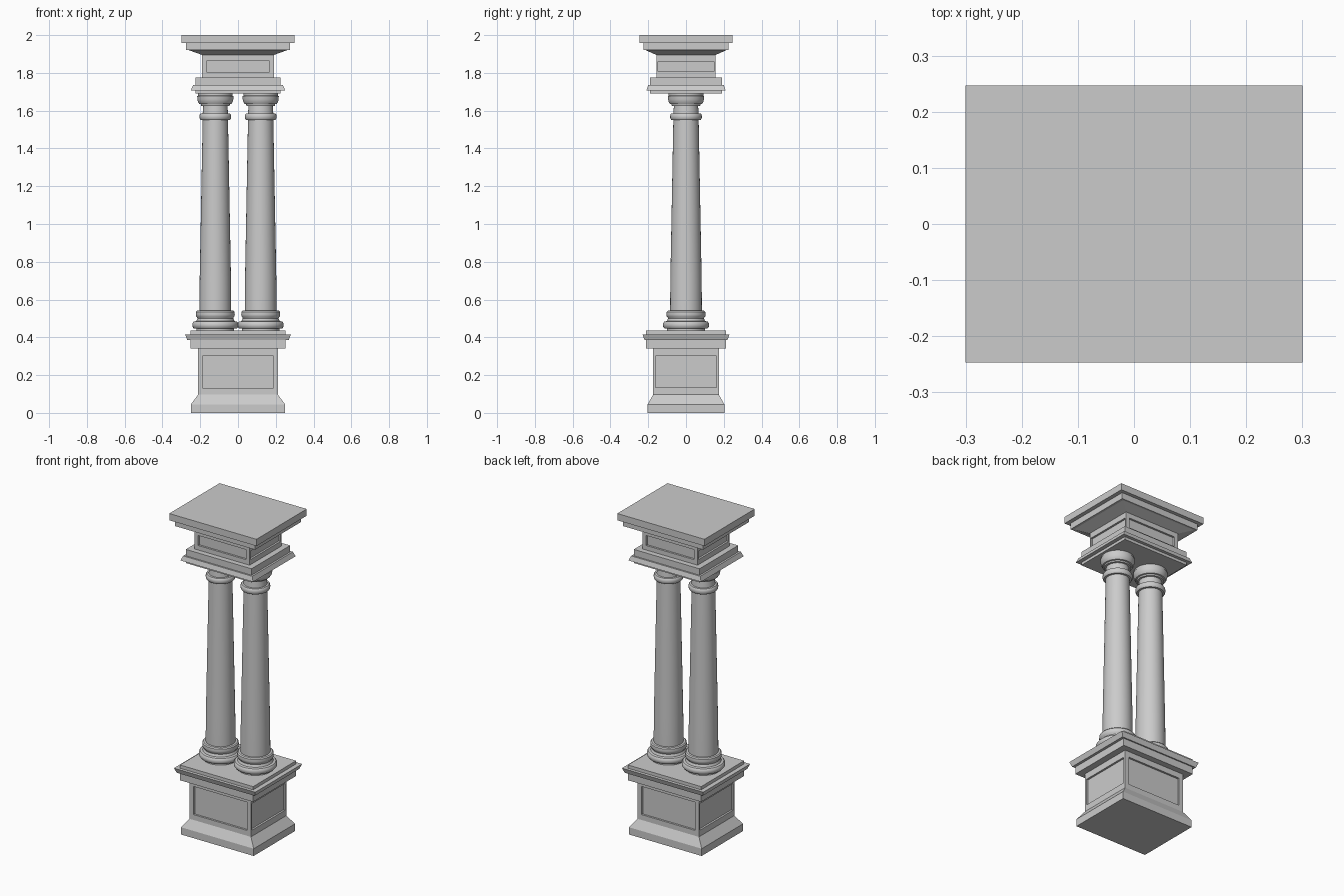
import bpy
import bmesh
from mathutils import Vector

cube = bpy.data.objects.get("Cube")
if cube:
    bpy.data.objects.remove(cube, do_unlink=True)

stone = bpy.data.materials.new("grey stone")
stone.use_nodes = True
stone.diffuse_color = (0.6, 0.6, 0.6, 1)
stone.node_tree.nodes["Principled BSDF"].inputs["Base Color"].default_value = (0.6, 0.6, 0.6, 1)


def finish(name, bm):
    bmesh.ops.recalc_face_normals(bm, faces=bm.faces[:])
    mesh = bpy.data.meshes.new(name)
    bm.to_mesh(mesh)
    bm.free()
    mesh.materials.append(stone)
    obj = bpy.data.objects.new(name, mesh)
    bpy.context.collection.objects.link(obj)
    return obj


def sink_panel(bm, face, half_width, low, high, depth=0.012):
    """Cut a recessed rectangular panel into an upright face."""
    normal = face.normal.copy()
    side = Vector((0, 0, 1)).cross(normal)
    bmesh.ops.inset_individual(bm, faces=[face], thickness=0.008)
    mid = face.calc_center_median()
    for v in face.verts:
        along = half_width if (v.co - mid).dot(side) > 0 else -half_width
        z = high if v.co.z > mid.z else low
        v.co = normal * v.co.dot(normal) + side * along + Vector((0, 0, z))
    floor = bmesh.ops.extrude_discrete_faces(bm, faces=[face])["faces"][0]
    bmesh.ops.translate(bm, verts=floor.verts[:], vec=-normal * depth)


def moulded_block(name, tiers, body, front_panel, side_panel):
    """Stack rectangular rings (half x, half y, z); tier number body is panelled."""
    bm = bmesh.new()
    rings = [[bm.verts.new((sx * hx, sy * hy, z))
              for sx, sy in ((-1, -1), (1, -1), (1, 1), (-1, 1))]
             for hx, hy, z in tiers]
    bm.faces.new(rings[0][::-1])
    bm.faces.new(rings[-1])
    panels = []
    for n, (a, b) in enumerate(zip(rings, rings[1:])):
        for i in range(4):
            j = (i + 1) % 4
            face = bm.faces.new((a[i], a[j], b[j], b[i]))
            if n == body:
                panels.append(face)
    bm.normal_update()
    for face in panels:
        sink_panel(bm, face, *(front_panel if abs(face.normal.y) > 0.5 else side_panel))
    return finish(name, bm)


# Pedestal: plinth, sloped skirt, panelled die and cornice
moulded_block("pedestal", [
    (0.25, 0.203, 0), (0.25, 0.203, 0.045), (0.211, 0.174, 0.097),
    (0.211, 0.174, 0.34), (0.252, 0.211, 0.34), (0.252, 0.211, 0.385),
    (0.268, 0.219, 0.385), (0.28, 0.23, 0.415), (0.252, 0.211, 0.415),
    (0.252, 0.211, 0.435)],
    2, (0.184, 0.13, 0.305), (0.162, 0.135, 0.3))

# Entablature: stepped architrave, panelled frieze and projecting cornice
moulded_block("entablature", [
    (0.226, 0.19, 1.69), (0.226, 0.19, 1.707), (0.25, 0.209, 1.707),
    (0.238, 0.2, 1.735), (0.226, 0.19, 1.735), (0.226, 0.19, 1.775),
    (0.19, 0.157, 1.775), (0.19, 0.157, 1.895), (0.26, 0.213, 1.92),
    (0.275, 0.225, 1.92), (0.275, 0.225, 1.958), (0.3, 0.247, 1.958),
    (0.3, 0.247, 2)],
    6, (0.164, 1.803, 1.865), (0.148, 1.807, 1.86))

# Column profile, from base rings to round capital (radius, height)
profile = [
    (0.1, 0.43), (0.1, 0.446), (0.115, 0.448), (0.121, 0.456), (0.122, 0.465),
    (0.121, 0.475), (0.115, 0.483), (0.101, 0.486), (0.095, 0.5), (0.097, 0.506),
    (0.102, 0.511), (0.103, 0.522), (0.102, 0.535), (0.096, 0.541),
    (0.084, 0.542), (0.083, 0.7), (0.067, 1.55), (0.078, 1.551), (0.083, 1.558),
    (0.084, 1.568), (0.083, 1.578), (0.078, 1.585), (0.067, 1.586),
    (0.064, 1.625), (0.075, 1.626), (0.077, 1.634), (0.085, 1.636),
    (0.092, 1.647), (0.095, 1.66), (0.096, 1.677), (0.092, 1.679), (0.092, 1.692)]


def column(name, x):
    bm = bmesh.new()
    path = [bm.verts.new((r, 0, z)) for r, z in profile]
    edges = [bm.edges.new(pair) for pair in zip(path, path[1:])]
    bmesh.ops.spin(bm, geom=path + edges, cent=(0, 0, 0), axis=(0, 0, 1),
                   angle=6.2831853, steps=48, use_merge=True)
    bmesh.ops.remove_doubles(bm, verts=bm.verts[:], dist=0.0001)
    bmesh.ops.holes_fill(bm, edges=[e for e in bm.edges if e.is_boundary], sides=0)
    obj = finish(name, bm)
    obj.location.x = x
    bpy.ops.object.select_all(action="DESELECT")
    obj.select_set(True)
    bpy.context.view_layer.objects.active = obj
    bpy.ops.object.shade_smooth_by_angle(angle=0.7)


for label, x in (("right", -0.12), ("left", 0.12)):
    column(label + "_column", x)
